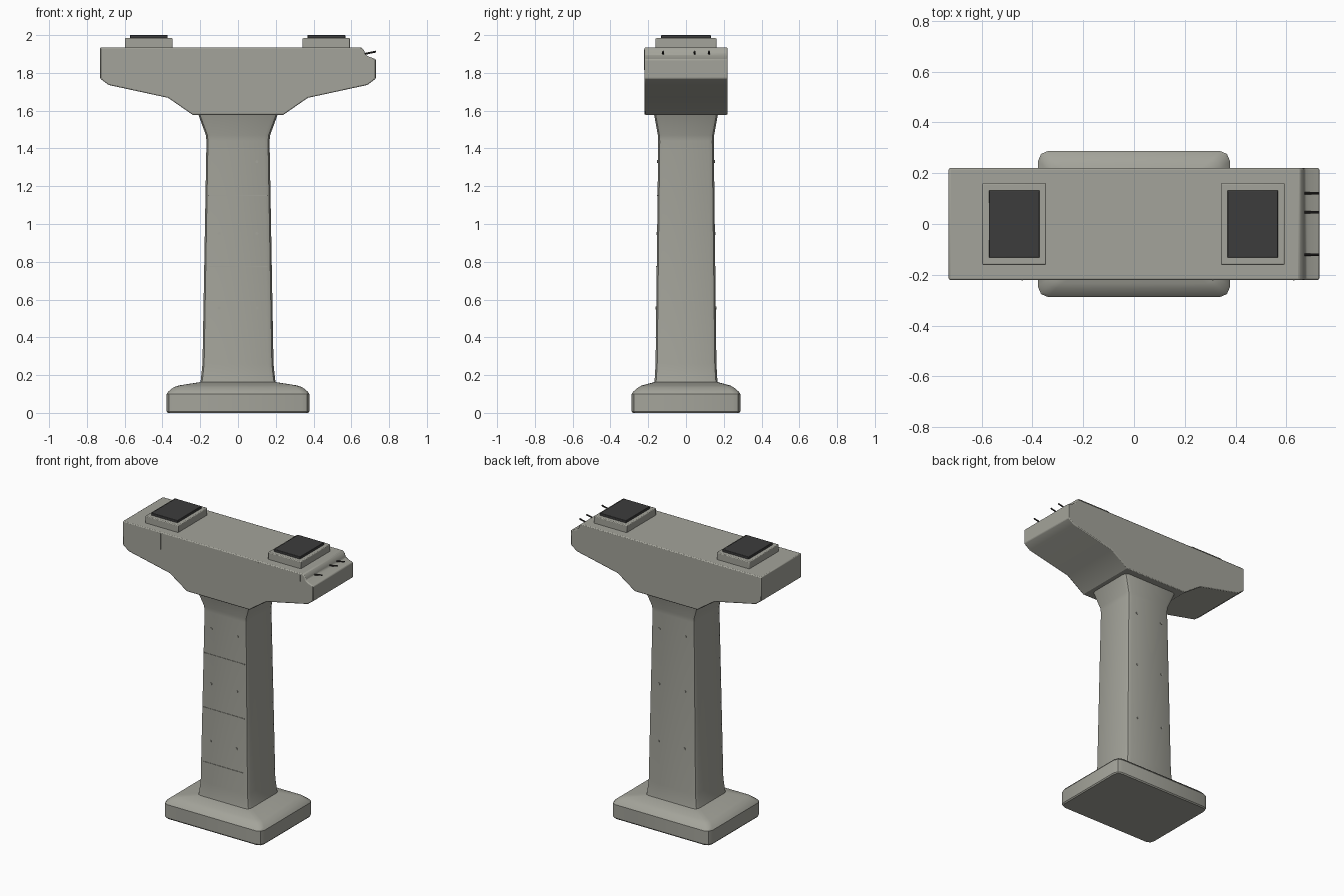
import bpy, bmesh
from math import sin, cos, pi, radians
from mathutils import Vector

cube = bpy.data.objects.get("Cube")
if cube:
    bpy.data.objects.remove(cube, do_unlink=True)


def material(name, rgb):
    m = bpy.data.materials.new(name)
    m.use_nodes = True
    m.diffuse_color = (*rgb, 1)
    m.node_tree.nodes["Principled BSDF"].inputs["Base Color"].default_value = (*rgb, 1)
    return m


CONCRETE = material("concrete", (0.37, 0.37, 0.325))
RUBBER = material("dark_rubber", (0.045, 0.045, 0.045))
STEEL = material("dark_steel", (0.03, 0.028, 0.026))


def finish(name, bm, mat, bevel=0.0, smooth=True):
    bmesh.ops.recalc_face_normals(bm, faces=bm.faces)
    mesh = bpy.data.meshes.new(name)
    bm.to_mesh(mesh)
    bm.free()
    mesh.materials.append(mat)
    ob = bpy.data.objects.new(name, mesh)
    bpy.context.collection.objects.link(ob)
    if bevel:
        mod = ob.modifiers.new("soft_edges", "BEVEL")
        mod.width = bevel
        mod.segments = 2
        mod.limit_method = "ANGLE"
        mod.angle_limit = radians(40)
    if smooth:
        bpy.ops.object.select_all(action="DESELECT")
        ob.select_set(True)
        bpy.context.view_layer.objects.active = ob
        bpy.ops.object.shade_smooth_by_angle(angle=radians(30))
    return ob


def loft(name, rings, mat, steps=2):
    """Stack of rounded rectangles: (height, half width, half depth, corner radius)."""
    bm = bmesh.new()
    loops = []
    for z, hx, hy, r in rings:
        loop = []
        for q, (sx, sy) in enumerate([(1, 1), (-1, 1), (-1, -1), (1, -1)]):
            for i in range(steps + 1):
                a = (q + i / steps) * pi / 2
                loop.append(bm.verts.new((sx * (hx - r) + r * cos(a),
                                          sy * (hy - r) + r * sin(a), z)))
        loops.append(loop)
    for low, high in zip(loops, loops[1:]):
        for i in range(len(low)):
            j = (i + 1) % len(low)
            bm.faces.new((low[i], low[j], high[j], high[i]))
    bm.faces.new(loops[0])
    bm.faces.new(loops[-1])
    return finish(name, bm, mat)


def box(name, centre, size, mat, bevel=0.0):
    bm = bmesh.new()
    bmesh.ops.create_cube(bm, size=1)
    bmesh.ops.scale(bm, vec=size, verts=bm.verts)
    bmesh.ops.translate(bm, vec=centre, verts=bm.verts)
    return finish(name, bm, mat, bevel, smooth=bool(bevel))


def rod(name, start, end, radius, mat, sides=8):
    a, b = Vector(start), Vector(end)
    bm = bmesh.new()
    bmesh.ops.create_cone(bm, cap_ends=True, segments=sides, radius1=radius,
                          radius2=radius, depth=(b - a).length)
    turn = (b - a).to_track_quat("Z", "Y").to_matrix()
    bmesh.ops.rotate(bm, matrix=turn, verts=bm.verts)
    bmesh.ops.translate(bm, vec=(a + b) / 2, verts=bm.verts)
    return finish(name, bm, mat)


# Footing with sloped shoulders
loft("footing", [(0, 0.372, 0.282, 0.035), (0.008, 0.378, 0.288, 0.04),
                 (0.1, 0.378, 0.288, 0.04), (0.112, 0.37, 0.28, 0.04),
                 (0.135, 0.342, 0.253, 0.035), (0.145, 0.315, 0.235, 0.03),
                 (0.163, 0.2, 0.168, 0.03)], CONCRETE)

# Tapered column flaring at both ends
loft("column", [(0.15, 0.203, 0.17, 0.03), (0.175, 0.197, 0.166, 0.03),
                (0.26, 0.188, 0.161, 0.03), (1.44, 0.167, 0.147, 0.028),
                (1.47, 0.17, 0.149, 0.028), (1.585, 0.212, 0.17, 0.028)], CONCRETE)


def front_y(z):
    return 0.161 - 0.014 * (z - 0.26) / 1.18


# Formwork seams across the front of the column
for z in (1.15, 0.775, 0.4):
    box("formwork_seam", (0, -front_y(z), z), (0.31, 0.006, 0.006), CONCRETE)

# Tie plugs on front and back of the column
for z in (1.33, 0.95, 0.555):
    for x in (-0.1, 0.1):
        for side in (-1, 1):
            y = side * front_y(z)
            rod("tie_plug", (x, y - side * 0.004, z), (x, y + side * 0.004, z),
                0.008, CONCRETE)

# Hammerhead cap with a broken upper corner
half = [(0.24, 1.578), (0.37, 1.668), (0.685, 1.736), (0.73, 1.77)]
outline = ([(-x, z) for x, z in reversed(half)] + half +
           [(0.73, 1.872), (0.69, 1.887), (0.674, 1.897), (0.667, 1.92),
            (0.652, 1.935), (-0.73, 1.935)])
bm = bmesh.new()
face = bm.faces.new([bm.verts.new((x, -0.22, z)) for x, z in outline])
new = bmesh.ops.extrude_face_region(bm, geom=[face])["geom"]
bmesh.ops.translate(bm, vec=(0, 0.44, 0),
                    verts=[v for v in new if isinstance(v, bmesh.types.BMVert)])
finish("pier_cap", bm, CONCRETE, bevel=0.006)

# Hairline cracks running down from the top of the cap front
for x, length in ((-0.44, 0.11), (0.31, 0.075), (0.63, 0.045)):
    box("surface_crack", (x, -0.22, 1.925 - length / 2), (0.005, 0.006, length), CONCRETE)

# Bearing plinths and pads
for x in (-0.472, 0.468):
    box("bearing_plinth", (x, 0, 1.956), (0.252, 0.322, 0.056), CONCRETE, 0.005)
    box("bearing_pad", (x, 0, 1.99), (0.2, 0.264, 0.02), RUBBER, 0.003)

# Exposed reinforcing bars at the broken corner
for y in (-0.121, 0.046, 0.122):
    rod("exposed_bar", (0.65, y, 1.898), (0.69, y, 1.904), 0.005, STEEL)
    rod("exposed_bar_tip", (0.688, y, 1.904), (0.73, y, 1.913), 0.005, STEEL)
